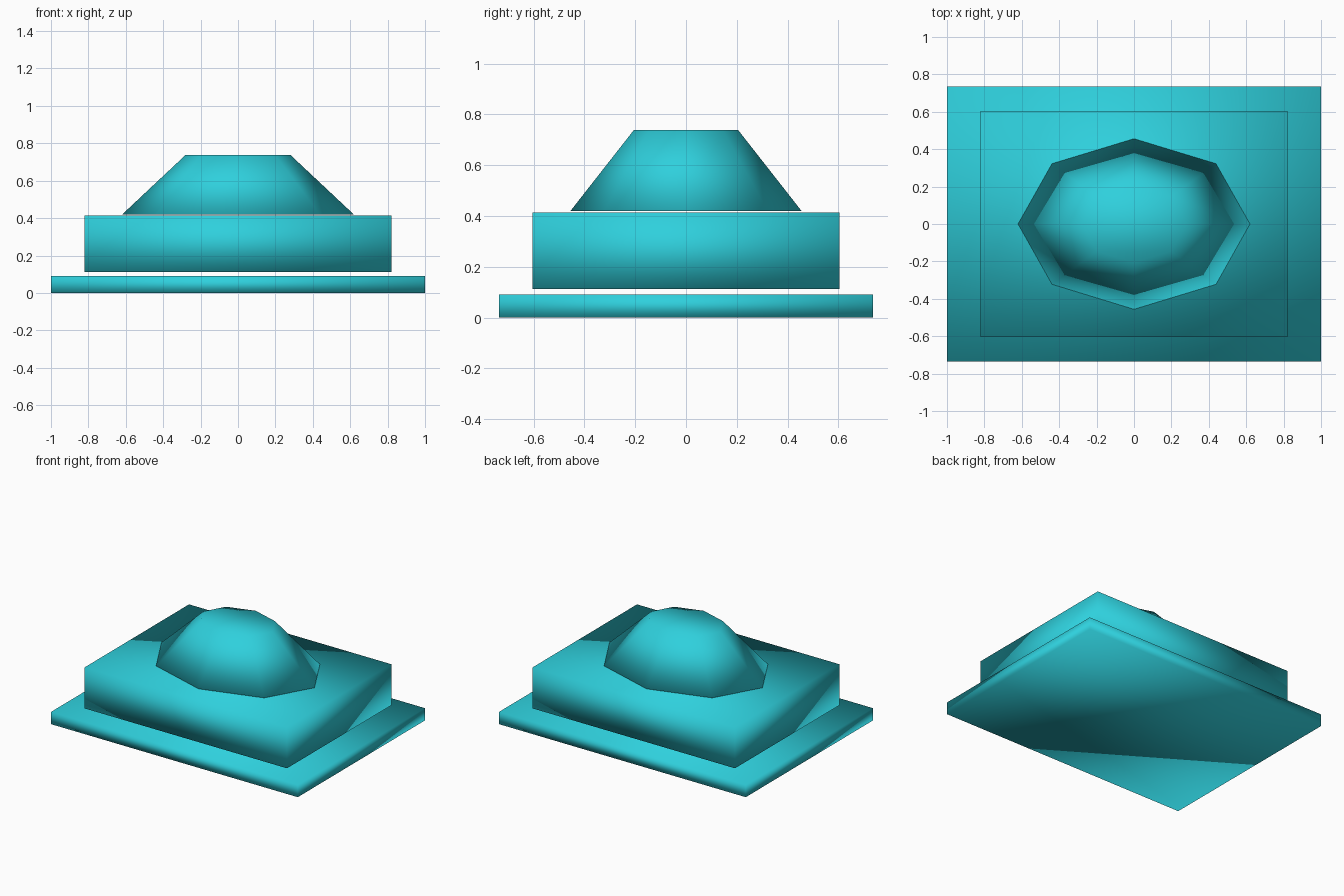
import bpy
import math

if "Cube" in bpy.data.objects:
    bpy.data.objects.remove(bpy.data.objects["Cube"])

teal = bpy.data.materials.new("bright_teal")
teal.diffuse_color = (0.028, 0.63, 0.72, 1.0)
teal.use_nodes = True
teal.node_tree.nodes["Principled BSDF"].inputs["Base Color"].default_value = teal.diffuse_color


def tier(name, sides, bottom, top, z0, z1, start):
    """Closed, smooth-shaded prism; bottom and top are (x, y) radii of the rings."""
    verts = []
    for (rx, ry), z in ((bottom, z0), (top, z1)):
        for i in range(sides):
            a = start + math.tau * i / sides
            verts.append((rx * math.cos(a), ry * math.sin(a), z))
    faces = [tuple(reversed(range(sides))), tuple(range(sides, 2 * sides))]
    for i in range(sides):
        j = (i + 1) % sides
        faces.append((i, j, j + sides, i + sides))
    mesh = bpy.data.meshes.new(name)
    mesh.from_pydata(verts, [], faces)
    mesh.materials.append(teal)
    mesh.shade_smooth()
    obj = bpy.data.objects.new(name, mesh)
    bpy.context.collection.objects.link(obj)


def slab(name, half_x, half_y, z0, z1):
    """Rectangular tier, a four-sided prism turned by 45 degrees."""
    r = (half_x * math.sqrt(2), half_y * math.sqrt(2))
    tier(name, 4, r, r, z0, z1, math.pi / 4)


# Thin plate, thick block, and tapered eight-sided cap, with small gaps between
slab("base_plate", 1.0, 0.736, 0.0, 0.09)
slab("middle_block", 0.82, 0.604, 0.113, 0.414)
tier("tapered_cap", 8, (0.62, 0.456), (0.28, 0.206), 0.419, 0.738, 0.0)
